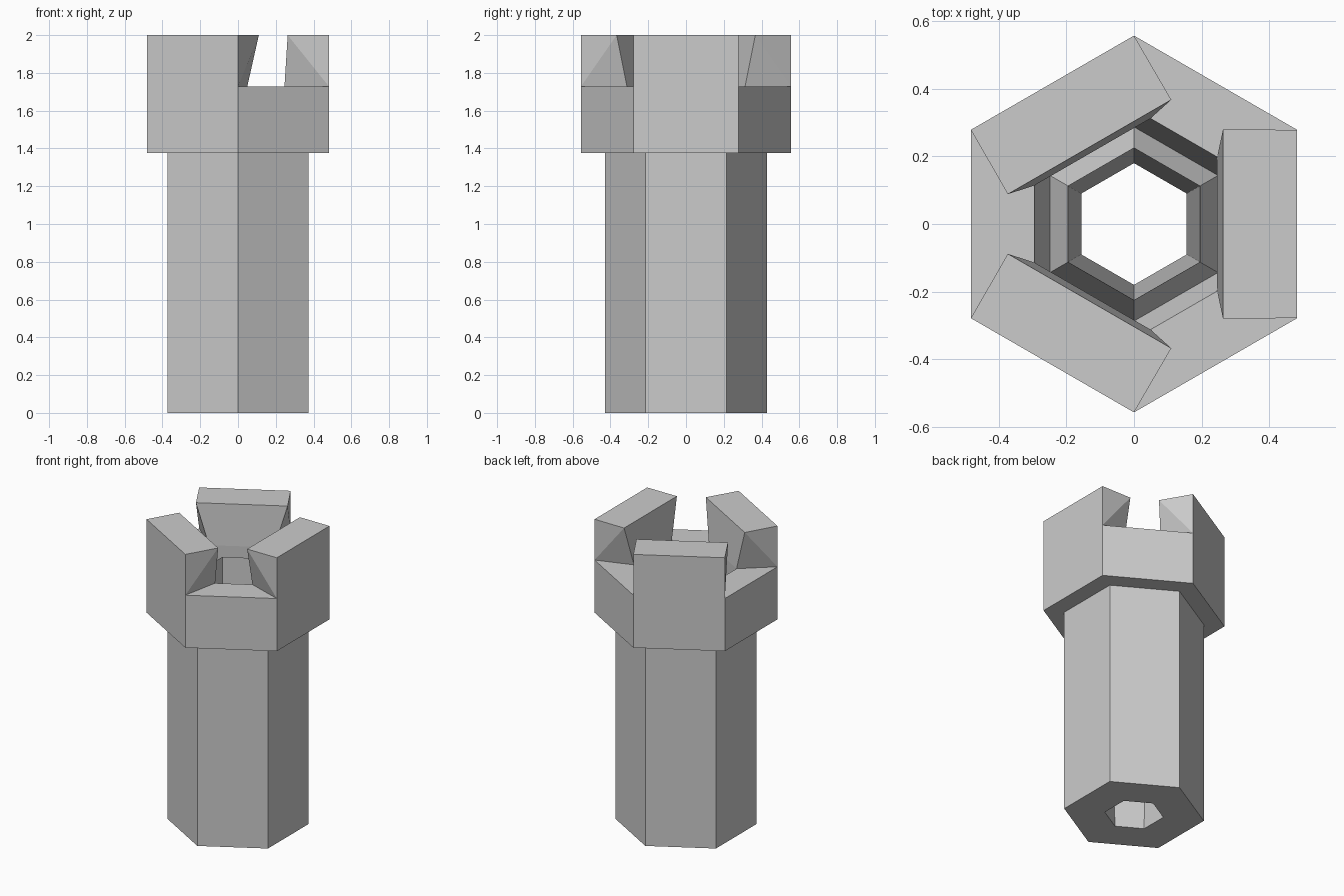
import bpy, bmesh
from math import cos, sin, radians

if "Cube" in bpy.data.objects:
    bpy.data.objects.remove(bpy.data.objects["Cube"])

bm = bmesh.new()


def ring(r, z, skew=0.0):
    """Hexagon of vertices; skew swings neighbours alternately away from the merlons."""
    out = []
    for k in range(6):
        a = radians(30 + 60 * k + (skew if k % 2 == 0 else -skew))
        out.append(bm.verts.new((r * cos(a), r * sin(a), z)))
    return out


def bridge(a, b, sides=range(6)):
    for k in sides:
        n = (k + 1) % 6
        bm.faces.new((a[k], a[n], b[n], b[k]))


GAPS, MERLONS = (0, 2, 4), (1, 3, 5)

# Hexagonal shaft and wider head
foot = ring(0.43, 0)
neck = ring(0.43, 1.375)
head_low = ring(0.557, 1.375)
head_top = ring(0.557, 1.727)
# Inner rim, groove, raised lip and through hole
rim = ring(0.316, 1.727, 8.9)
groove = ring(0.287, 1.56)
lip = ring(0.225, 1.675)
hole = ring(0.18, 0)

for a, b in ((foot, neck), (neck, head_low), (head_low, head_top),
             (rim, groove), (groove, lip), (lip, hole), (hole, foot)):
    bridge(a, b)
bridge(head_top, rim, GAPS)

# Three merlons on alternating sides
crown_out = ring(0.557, 2.0)
crown_in = ring(0.3835, 2.0, 16.7)
bridge(head_top, crown_out, MERLONS)
bridge(crown_out, crown_in, MERLONS)
bridge(crown_in, rim, MERLONS)
for k in range(6):
    bm.faces.new((head_top[k], crown_out[k], crown_in[k]))
    bm.faces.new((head_top[k], crown_in[k], rim[k]))

bmesh.ops.recalc_face_normals(bm, faces=bm.faces[:])
mesh = bpy.data.meshes.new("hex_tower")
bm.to_mesh(mesh)
bm.free()
bpy.context.collection.objects.link(bpy.data.objects.new("hex_tower", mesh))
